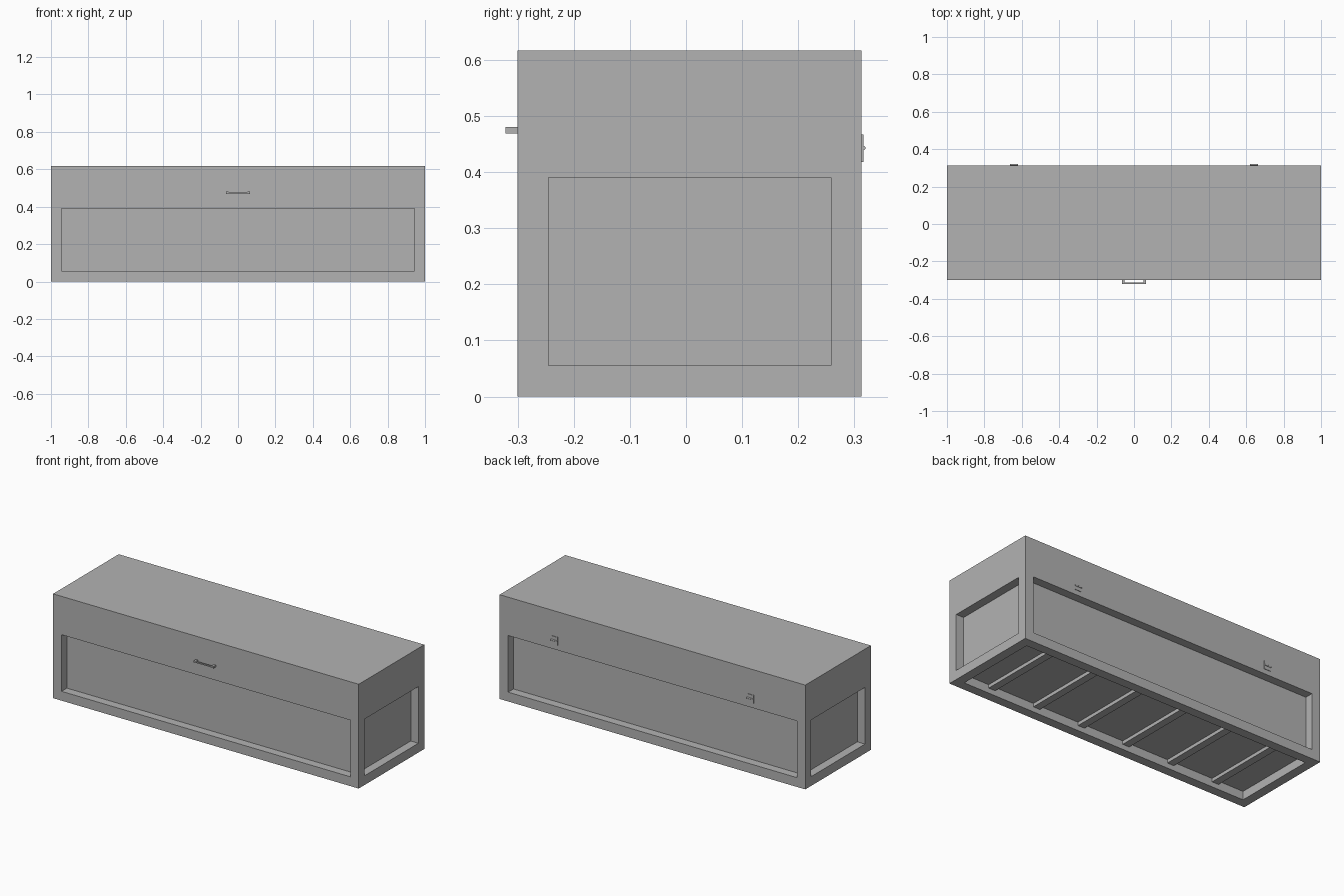
import bpy
import bmesh
from math import radians
from mathutils import Matrix, Vector

if "Cube" in bpy.data.objects:
    bpy.data.objects.remove(bpy.data.objects["Cube"])

grey = bpy.data.materials.new("plain grey")
grey.use_nodes = True
grey.diffuse_color = (0.45, 0.45, 0.45, 1)
grey.node_tree.nodes["Principled BSDF"].inputs["Base Color"].default_value = (0.45, 0.45, 0.45, 1)

FRONT, BACK, HEIGHT = -0.30, 0.313, 0.617
RAIL, DEPTH, PANEL_TOP = 0.055, 0.05, 0.39


def finish(bm, name):
    mesh = bpy.data.meshes.new(name)
    bm.to_mesh(mesh)
    bm.free()
    mesh.materials.append(grey)
    obj = bpy.data.objects.new(name, mesh)
    bpy.context.collection.objects.link(obj)
    return obj


def add_box(bm, low, high):
    low, high = Vector(low), Vector(high)
    place = Matrix.Translation((low + high) / 2) @ Matrix.Diagonal((*(high - low), 1))
    bmesh.ops.create_cube(bm, size=1, matrix=place)


def box(name, low, high):
    bm = bmesh.new()
    add_box(bm, low, high)
    return finish(bm, name)


# Chest body: every face but the top has a recessed panel
bm = bmesh.new()
add_box(bm, (-1, FRONT, 0), (1, BACK, HEIGHT))
bm.normal_update()
panels = [f for f in bm.faces if f.normal.z < 0.5]
for panel in panels:
    inward = -panel.normal.copy()
    bmesh.ops.inset_individual(bm, faces=[panel], thickness=RAIL, use_even_offset=True)
    for v in panel.verts:
        v.co.z = min(v.co.z, PANEL_TOP)
    pushed = bmesh.ops.extrude_face_region(bm, geom=[panel])["geom"]
    verts = [g for g in pushed if isinstance(g, bmesh.types.BMVert)]
    bmesh.ops.translate(bm, verts=verts, vec=inward * DEPTH)
    if panel.is_valid:
        bmesh.ops.delete(bm, geom=[panel], context='FACES_ONLY')
bmesh.ops.recalc_face_normals(bm, faces=bm.faces)
finish(bm, "chest_body")

# Slats across the underside
for i in range(6):
    x = -0.757 + i * 0.303
    box(f"bottom_slat_{i + 1}", (x - 0.022, FRONT + RAIL, 0.03), (x + 0.022, BACK - RAIL, DEPTH + 0.005))

# Front pull handle: two posts and a bar
bm = bmesh.new()
for side in (-1, 1):
    x = side * 0.058
    add_box(bm, (x - 0.007, -0.322, 0.469), (x + 0.007, FRONT, 0.48))
add_box(bm, (-0.051, -0.322, 0.471), (0.051, -0.314, 0.478))
finish(bm, "front_handle")

# Back hinges: a thin plate with a pin across it
for side, label in ((1, "left"), (-1, "right")):
    x = side * 0.642
    box(f"{label}_hinge_plate", (x - 0.022, BACK, 0.418), (x + 0.022, BACK + 0.003, 0.467))
    bm = bmesh.new()
    turn = Matrix.Translation((x, BACK + 0.003, 0.443)) @ Matrix.Rotation(radians(90), 4, 'Y')
    bmesh.ops.create_cone(bm, cap_ends=True, segments=12, radius1=0.004,
                          radius2=0.004, depth=0.044, matrix=turn)
    finish(bm, f"{label}_hinge_pin")
